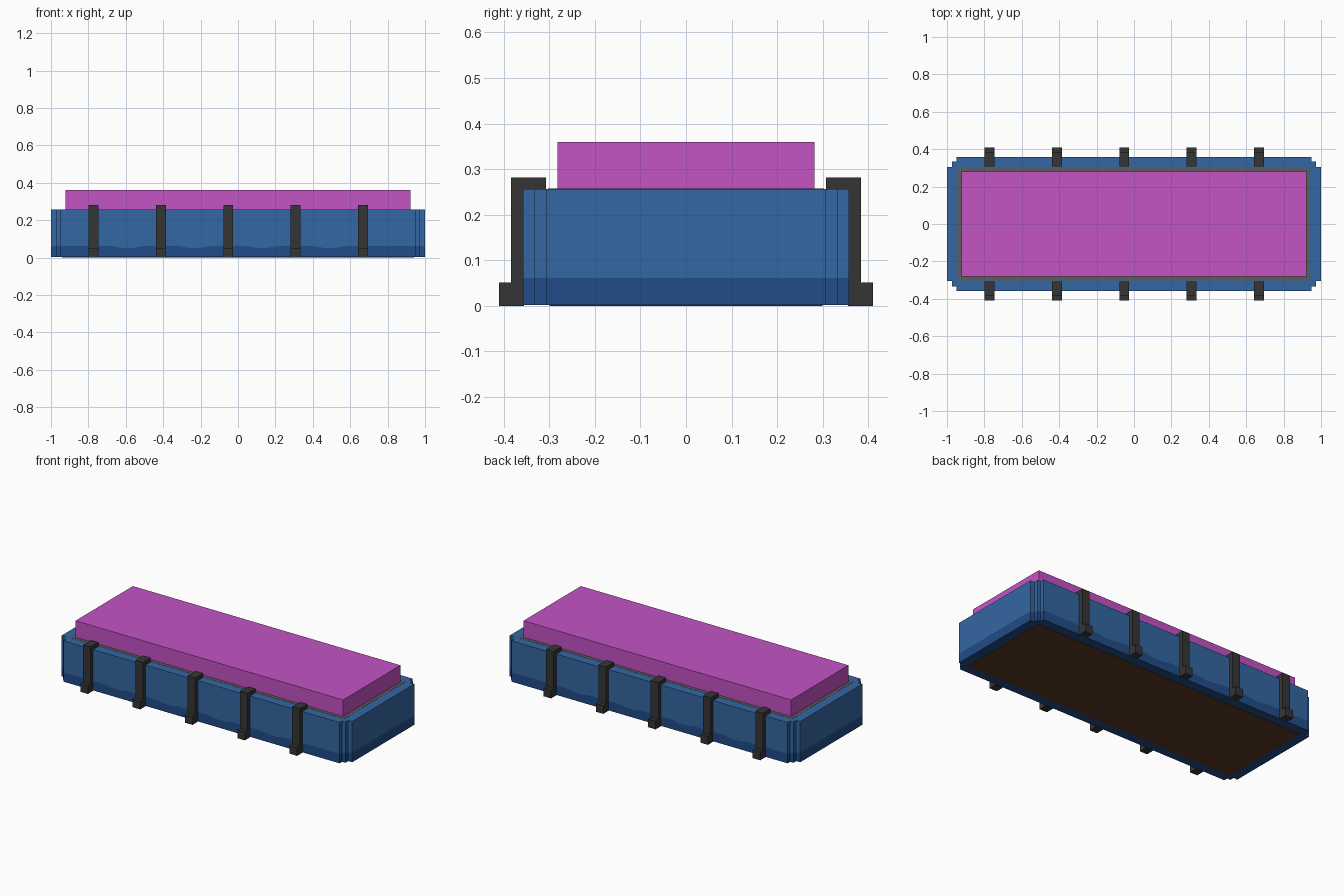
import bpy, bmesh

cube = bpy.data.objects.get("Cube")
if cube:
    bpy.data.objects.remove(cube, do_unlink=True)


def material(name, hex_rgb):
    srgb = [int(hex_rgb[i:i + 2], 16) / 255 for i in (0, 2, 4)]
    rgb = [c / 12.92 if c <= 0.04045 else ((c + 0.055) / 1.055) ** 2.4 for c in srgb]
    m = bpy.data.materials.new(name)
    m.use_nodes = True
    m.diffuse_color = (*rgb, 1)
    m.node_tree.nodes["Principled BSDF"].inputs["Base Color"].default_value = (*rgb, 1)
    return m


BLUE = material("blue", "3467A3")
NAVY = material("navy", "214C87")
PINK = material("magenta", "C453C4")
BLACK = material("charcoal", "353535")
GREY = material("grey", "5E5C5E")
BROWN = material("brown", "5A3923")


def finish(name, bm, *mats):
    bmesh.ops.recalc_face_normals(bm, faces=bm.faces)
    me = bpy.data.meshes.new(name)
    bm.to_mesh(me)
    bm.free()
    for m in mats:
        me.materials.append(m)
    ob = bpy.data.objects.new(name, me)
    bpy.context.collection.objects.link(ob)
    return ob


def box(name, hx, hy, z0, z1, mat):
    bm = bmesh.new()
    bmesh.ops.create_cube(bm, size=1)
    for v in bm.verts:
        v.co = (v.co.x * 2 * hx, v.co.y * 2 * hy, z0 if v.co.z < 0 else z1)
    return finish(name, bm, mat)


TOP = 0.256
STRAP_X = [-0.772 + 0.36 * i for i in range(5)]

# Trough: stepped corners, with a gently waving navy band along the foot
HIGH, LOW = 0.061, 0.052
wave = []
for a, b in zip(STRAP_X, STRAP_X[1:]):
    wave += [(a + 0.10, HIGH), (a + 0.15, LOW), (b - 0.15, LOW), (b - 0.10, HIGH)]
corner = [(1.0, 0.306), (0.973, 0.306), (0.973, 0.333), (0.95, 0.333), (0.95, 0.358)]
outline = [(x, y, HIGH) for x, y in corner]
outline += [(x, 0.358, h) for x, h in reversed(wave)]
outline += [(-x, y, HIGH) for x, y in reversed(corner)]
outline += [(-x, -y, HIGH) for x, y in corner]
outline += [(x, -0.358, h) for x, h in wave]
outline += [(x, -y, HIGH) for x, y in reversed(corner)]

bm = bmesh.new()
rings = [[bm.verts.new((x, y, z)) for x, y, z in pts] for pts in (
    [(x, y, 0.002) for x, y, h in outline],
    outline,
    [(x, y, TOP) for x, y, h in outline])]
n = len(outline)
for level in (0, 1):
    lo, hi = rings[level], rings[level + 1]
    for i in range(n):
        j = (i + 1) % n
        f = bm.faces.new((lo[i], lo[j], hi[j], hi[i]))
        f.material_index = 1 - level
bm.faces.new(rings[0][::-1]).material_index = 1
bm.faces.new(rings[2])
finish("trough", bm, BLUE, NAVY)

# Panels on the top and underside, and the raised slab
box("top_liner", 0.942, 0.303, TOP - 0.004, TOP + 0.001, GREY)
box("base_panel", 0.94, 0.30, 0.0, 0.005, BROWN)
box("slab", 0.921, 0.282, TOP, 0.36, PINK)

# Hooked straps with feet along both long sides
profile = [(0.356, 0), (0.41, 0), (0.41, 0.051), (0.384, 0.051), (0.384, 0.282),
           (0.307, 0.282), (0.307, TOP), (0.356, TOP)]
for side, label in ((-1, "front"), (1, "back")):
    for k, x in enumerate(STRAP_X):
        bm = bmesh.new()
        face = bm.faces.new([bm.verts.new((x - 0.026, side * y, z)) for y, z in profile])
        ext = bmesh.ops.extrude_face_region(bm, geom=[face], use_keep_orig=True)
        moved = [g for g in ext["geom"] if isinstance(g, bmesh.types.BMVert)]
        bmesh.ops.translate(bm, verts=moved, vec=(0.052, 0, 0))
        finish(f"{label}_strap_{k + 1}", bm, BLACK)
